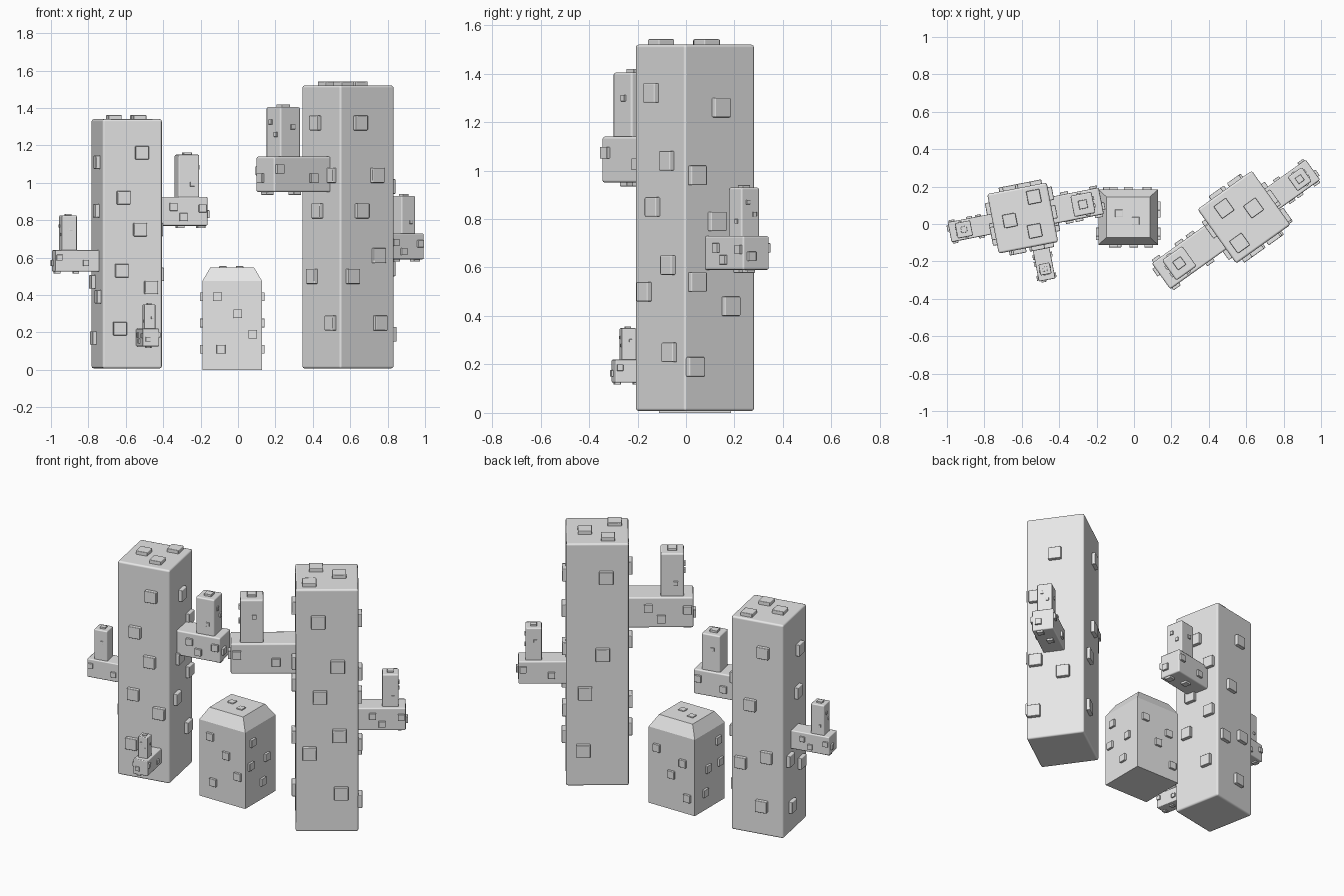
import bpy, bmesh, math
from mathutils import Matrix, Vector

if "Cube" in bpy.data.objects:
    bpy.data.objects.remove(bpy.data.objects["Cube"], do_unlink=True)

stone = bpy.data.materials.new("light_grey")
stone.use_nodes = True
grey = (0.8, 0.8, 0.8, 1)
stone.diffuse_color = grey
stone.node_tree.nodes["Principled BSDF"].inputs["Base Color"].default_value = grey


def finish(name, bm, frame, bevel=0):
    """Turn a bmesh into a named object, with softly rounded edges."""
    mesh = bpy.data.meshes.new(name)
    bm.to_mesh(mesh)
    bm.free()
    mesh.materials.append(stone)
    obj = bpy.data.objects.new(name, mesh)
    obj.matrix_world = frame
    bpy.context.collection.objects.link(obj)
    if bevel:
        mod = obj.modifiers.new("soft_edges", "BEVEL")
        mod.width = bevel
        mod.segments = 2
        for poly in mesh.polygons:
            poly.use_smooth = True
        mod.harden_normals = True
    return obj


def add_cuboid(bm, low, high):
    low, high = Vector(low), Vector(high)
    place = Matrix.Translation((low + high) / 2) @ Matrix.Diagonal((*(high - low), 1))
    return bmesh.ops.create_cube(bm, size=1, matrix=place)["verts"]


def box(name, frame, low, high, bevel):
    bm = bmesh.new()
    add_cuboid(bm, low, high)
    return finish(name, bm, frame, bevel)


def studs(name, frame, low, high, size, rise, spots):
    """Square studs on a cuboid: spots maps a side to (across, up) pairs.
    On the top and the underside the pairs are (x, y)."""
    bm = bmesh.new()
    for side, pairs in spots.items():
        axis = "xyz".index(side[1])
        others = [i for i in range(3) if i != axis]
        for pair in pairs:
            centre, half = Vector((0, 0, 0)), Vector((size / 2,) * 3)
            centre[axis] = high[axis] if side[0] == "+" else low[axis]
            half[axis] = rise
            centre[others[0]], centre[others[1]] = pair
            add_cuboid(bm, centre - half, centre + half)
    return finish(name, bm, frame, size * 0.06)


def arm(name, trunk, angle, shift, start, reach, width, bottom, top, up_at, up_width, up_top):
    """A horizontal limb with an upright tip, both dotted with small studs."""
    frame = trunk @ Matrix.Rotation(math.radians(angle), 4, "Z") @ Matrix.Translation((0, shift, 0))
    w, u = width / 2, up_width / 2
    soft = width * 0.06
    low, high = (start - 0.03, -w, bottom), (reach, w, top)
    box(name + "_limb", frame, low, high, soft)
    mid, tall = (bottom + top) / 2, top - bottom
    near, far = start + 0.3 * (reach - start), reach - 0.2 * width
    centre = (start + reach) / 2
    studs(name + "_limb_studs", frame, low, high, width * 0.29, width * 0.09, {
        "-y": [(near, mid + 0.15 * tall), (far, mid + 0.1 * tall), (centre, mid - 0.2 * tall)],
        "+y": [(near, mid - 0.1 * tall), (far, mid + 0.15 * tall)],
        "+x": [(-0.4 * w, mid - 0.1 * tall)],
        "-z": [(centre, 0.2 * w), (far, -0.3 * w)]})

    # Upright tip
    low, high = (up_at - u, -u, top - 0.02), (up_at + u, u, up_top)
    box(name + "_tip", frame, low, high, soft)
    rise = up_top - top
    studs(name + "_tip_studs", frame, low, high, up_width * 0.2, up_width * 0.06, {
        "+x": [(-0.3 * u, top + 0.7 * rise), (0.4 * u, top + 0.45 * rise)],
        "-y": [(up_at + 0.3 * u, top + 0.3 * rise)],
        "+y": [(up_at - 0.2 * u, top + 0.6 * rise)]})
    studs(name + "_tip_cap", frame, low, high, up_width * 0.4, up_width * 0.11,
          {"+z": [(up_at, 0)]})


def tower(name, x, y, turn, half, height, size, spots):
    frame = Matrix.Translation((x, y, 0)) @ Matrix.Rotation(math.radians(turn), 4, "Z")
    low, high = (-half, -half, 0.007), (half, half, height)
    box(name + "_trunk", frame, low, high, 0.012)
    studs(name + "_trunk_studs", frame, low, high, size, 0.022, spots)
    return frame


# Tall left plant
left = tower("left_plant", 0.588, 0.037, 35.5, 0.178, 1.52, 0.08, {
    "-y": [(-.05, 1.32), (.06, 1.04), (-.04, .85), (.07, .61), (-.1, .5), (.08, .25)],
    "-x": [(.04, 1.32), (-.1, 1.04), (.02, .85), (.07, .5), (-.1, .25)],
    "+x": [(0, 1.26), (-.12, .98), (-.02, .79), (-.12, .54), (.05, .44), (-.13, .19)],
    "+y": [(-.05, 1.31), (-.03, .83), (.07, .59), (.08, .23)],
    "+z": [(-.06, .1), (.07, .01), (-.1, -.1)]})
arm("left_plant_large_arm", left, 180, 0, 0.178, 0.545, 0.17, 0.95, 1.14, 0.425, 0.133, 1.405)
arm("left_plant_small_arm", left, 0, -0.008, 0.178, 0.447, 0.133, 0.59, 0.73, 0.36, 0.093, 0.93)

# Shorter right plant
right = tower("right_plant", -0.595, 0.032, 11, 0.162, 1.34, 0.072, {
    "-y": [(.05, 1.16), (-.05, .92), (.04, .75), (-.06, .53), (.1, .44), (-.07, .22)],
    "-x": [(-.05, 1.11), (-.03, .85), (.08, .47), (-.08, .39), (.05, .17)],
    "+x": [(0, 1.13), (.1, .94), (-.04, .75), (.1, .61), (-.07, .51), (.08, .27)],
    "+y": [(-.04, 1.15), (.04, .81), (-.06, .5), (.1, .44), (-.03, .19)],
    "+z": [(.08, .1), (-.07, 0), (.05, -.08)]})
arm("right_plant_inner_arm", right, 0, 0.01, 0.162, 0.43, 0.145, 0.77, 0.925, 0.33, 0.115, 1.15)
arm("right_plant_outer_arm", right, 180, 0, 0.162, 0.398, 0.108, 0.525, 0.64, 0.32, 0.083, 0.825)
arm("right_plant_front_arm", right, -90, 0.065, 0.162, 0.35, 0.09, 0.125, 0.22, 0.29, 0.06, 0.35)

# Squat middle plant with a tapered crown
middle = Matrix.Translation((-0.031, 0.037, 0))
hx, hy, shoulder, crown = 0.159, 0.148, 0.476, 0.548
bm = bmesh.new()
add_cuboid(bm, (-hx, -hy, 0), (hx, hy, shoulder))
roof = max(bm.faces, key=lambda f: f.calc_center_median().z)
upper = bmesh.ops.extrude_discrete_faces(bm, faces=[roof])["faces"][0]
for v in upper.verts:
    v.co.x *= 0.73
    v.co.y *= 0.73
    v.co.z = crown
finish("middle_plant_body", bm, middle)
studs("middle_plant_studs", middle, (-hx, -hy, 0), (hx, hy, shoulder), 0.047, 0.014, {
    "-y": [(-.08, .39), (.03, .3), (.11, .19), (-.06, .11)],
    "+y": [(.1, .36), (-.08, .31), (0, .22), (-.11, .1)],
    "-x": [(-.08, .39), (.02, .25), (-.1, .25), (.05, .11)],
    "+x": [(-.08, .39), (.06, .25), (-.1, .25), (.02, .11)]})
studs("middle_plant_crown_studs", middle, (-hx, -hy, 0), (hx, hy, crown), 0.04, 0.006,
      {"+z": [(-.05, .02), (.04, -.02)]})
